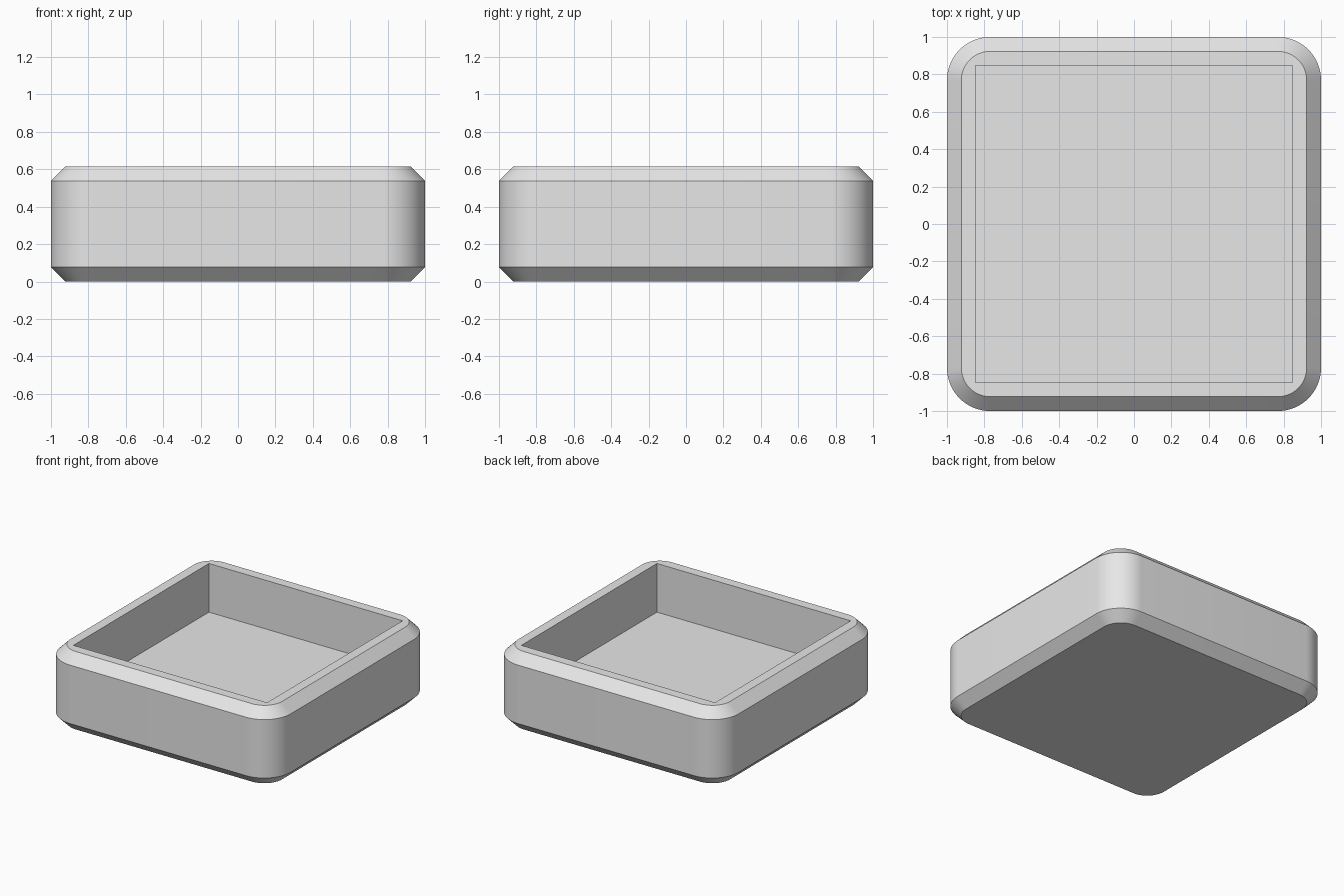
import bpy, bmesh, math

# Remove the default cube only
cube = bpy.data.objects.get("Cube")
if cube:
    bpy.data.objects.remove(cube, do_unlink=True)

U = 1 / 13           # chamfer width, the module of all sizes
HEIGHT = 8 * U
STEPS = 16           # segments per rounded corner


def rounded_square(bm, half, radius, z):
    """Ring of vertices around a square with rounded corners."""
    ring = []
    for corner in range(4):
        mid = math.radians(45 + 90 * corner)
        cx = math.copysign(half - radius, math.cos(mid))
        cy = math.copysign(half - radius, math.sin(mid))
        for i in range(STEPS + 1):
            a = math.radians(90) * (corner + i / STEPS)
            ring.append(bm.verts.new((cx + radius * math.cos(a),
                                      cy + radius * math.sin(a), z)))
    return ring


# Plain grey material
grey = bpy.data.materials.new("plain grey")
grey.use_nodes = True
grey.diffuse_color = (0.8, 0.8, 0.8, 1)
grey.node_tree.nodes["Principled BSDF"].inputs["Base Color"].default_value = (0.8, 0.8, 0.8, 1)

# Tray: base, lower chamfer, wall, upper chamfer, rim, square cavity and floor
profile = [
    (1 - U, 2 * U, 0),
    (1, 3 * U, U),
    (1, 3 * U, HEIGHT - U),
    (1 - U, 2 * U, HEIGHT),
    (1 - 2 * U, 0, HEIGHT),
    (1 - 2 * U, 0, 3 * U),
]
bm = bmesh.new()
rings = [rounded_square(bm, *p) for p in profile]
for low, high in zip(rings, rings[1:]):
    for i in range(len(low)):
        j = (i + 1) % len(low)
        bm.faces.new((low[i], low[j], high[j], high[i]))
bm.faces.new(rings[0][::-1])
bm.faces.new(rings[-1])
# Merge the zero-radius corners of the cavity into sharp ones
bmesh.ops.remove_doubles(bm, verts=bm.verts[:], dist=0.0001)
bmesh.ops.recalc_face_normals(bm, faces=bm.faces[:])

mesh = bpy.data.meshes.new("square_tray")
bm.to_mesh(mesh)
bm.free()
mesh.materials.append(grey)
tray = bpy.data.objects.new("square_tray", mesh)
bpy.context.collection.objects.link(tray)

# Smooth corners, sharp chamfer edges
bpy.ops.object.select_all(action='DESELECT')
tray.select_set(True)
bpy.context.view_layer.objects.active = tray
bpy.ops.object.shade_smooth_by_angle(angle=math.radians(30))
